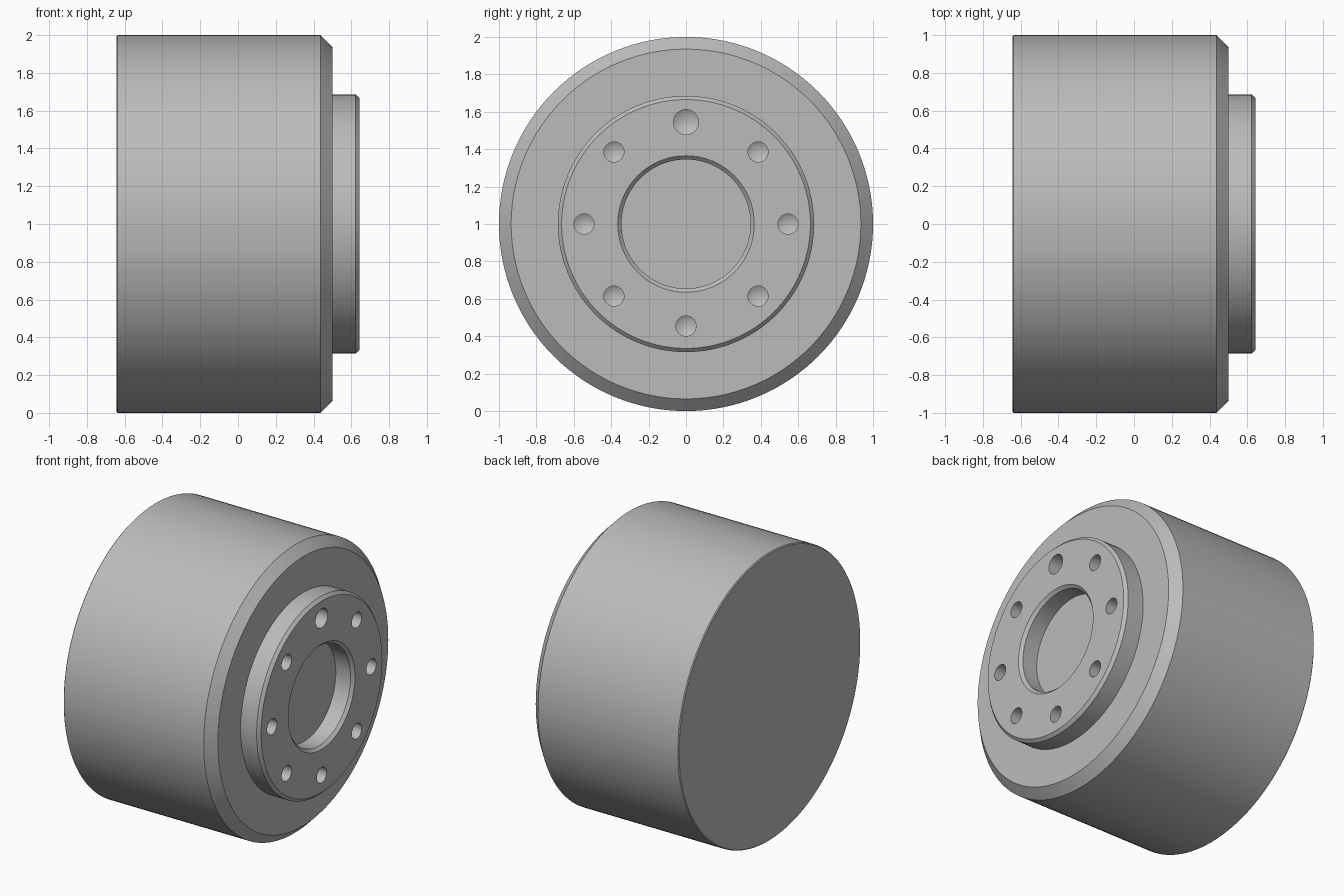
import bpy, bmesh, math
from mathutils import Matrix, Vector

cube = bpy.data.objects.get("Cube")
if cube:
    bpy.data.objects.remove(cube, do_unlink=True)

metal = bpy.data.materials.new("plain_grey")
metal.use_nodes = True
GREY = (0.5, 0.5, 0.5, 1)
metal.diffuse_color = GREY
metal.node_tree.nodes["Principled BSDF"].inputs["Base Color"].default_value = GREY


def lathe(bm, profile, steps, y=0.0, z=0.0):
    """Revolve (x, radius) points about an axis along x through (y, z)."""
    verts = [bm.verts.new((x, y, z + r)) for x, r in profile]
    edges = [bm.edges.new(pair) for pair in zip(verts, verts[1:])]
    bmesh.ops.spin(bm, geom=verts + edges, cent=(0, y, z), axis=(1, 0, 0),
                   angle=math.tau, steps=steps, use_merge=True)


def finish(bm, name):
    bmesh.ops.remove_doubles(bm, verts=bm.verts, dist=0.0001)
    bmesh.ops.recalc_face_normals(bm, faces=bm.faces)
    mesh = bpy.data.meshes.new(name)
    bm.to_mesh(mesh)
    bm.free()
    mesh.materials.append(metal)
    obj = bpy.data.objects.new(name, mesh)
    bpy.context.collection.objects.link(obj)
    return obj


BACK, SHOULDER, FRONT, FLOOR = -0.643, 0.5, 0.643, 0.51

# Drum with chamfered shoulder, raised hub and shallow central bore
bm = bmesh.new()
lathe(bm, [(BACK, 0), (BACK, 0.994), (BACK + 0.006, 1), (0.437, 1),
           (SHOULDER, 0.935), (SHOULDER, 0.685), (FRONT - 0.02, 0.685),
           (FRONT, 0.665), (FRONT, 0.365), (FRONT - 0.02, 0.345),
           (FLOOR, 0.345), (FLOOR, 0)], 128, z=1)
drum = finish(bm, "drum_with_hub")

# Ring of drilled holes with conical bottoms, the top one larger
bm = bmesh.new()
for i in range(8):
    a = i * math.tau / 8
    r = 0.067 if i == 0 else 0.054
    bottom = FRONT - 0.14
    lathe(bm, [(FRONT + 0.05, 0), (FRONT + 0.05, r), (bottom, r),
               (bottom - r * 0.6, 0)], 32,
          y=0.545 * math.sin(a), z=1 + 0.545 * math.cos(a))
drill = finish(bm, "hole_cutter")
drill.hide_render = True

cut = drum.modifiers.new("bolt_holes", 'BOOLEAN')
cut.operation = 'DIFFERENCE'
cut.solver = 'EXACT'
cut.object = drill

# Apply the holes and shade smooth with sharp edges kept
bpy.ops.object.select_all(action='DESELECT')
drum.select_set(True)
bpy.context.view_layer.objects.active = drum
bpy.ops.object.modifier_apply(modifier=cut.name)
bpy.data.objects.remove(drill, do_unlink=True)
bpy.ops.object.shade_smooth_by_angle(angle=math.radians(25))
